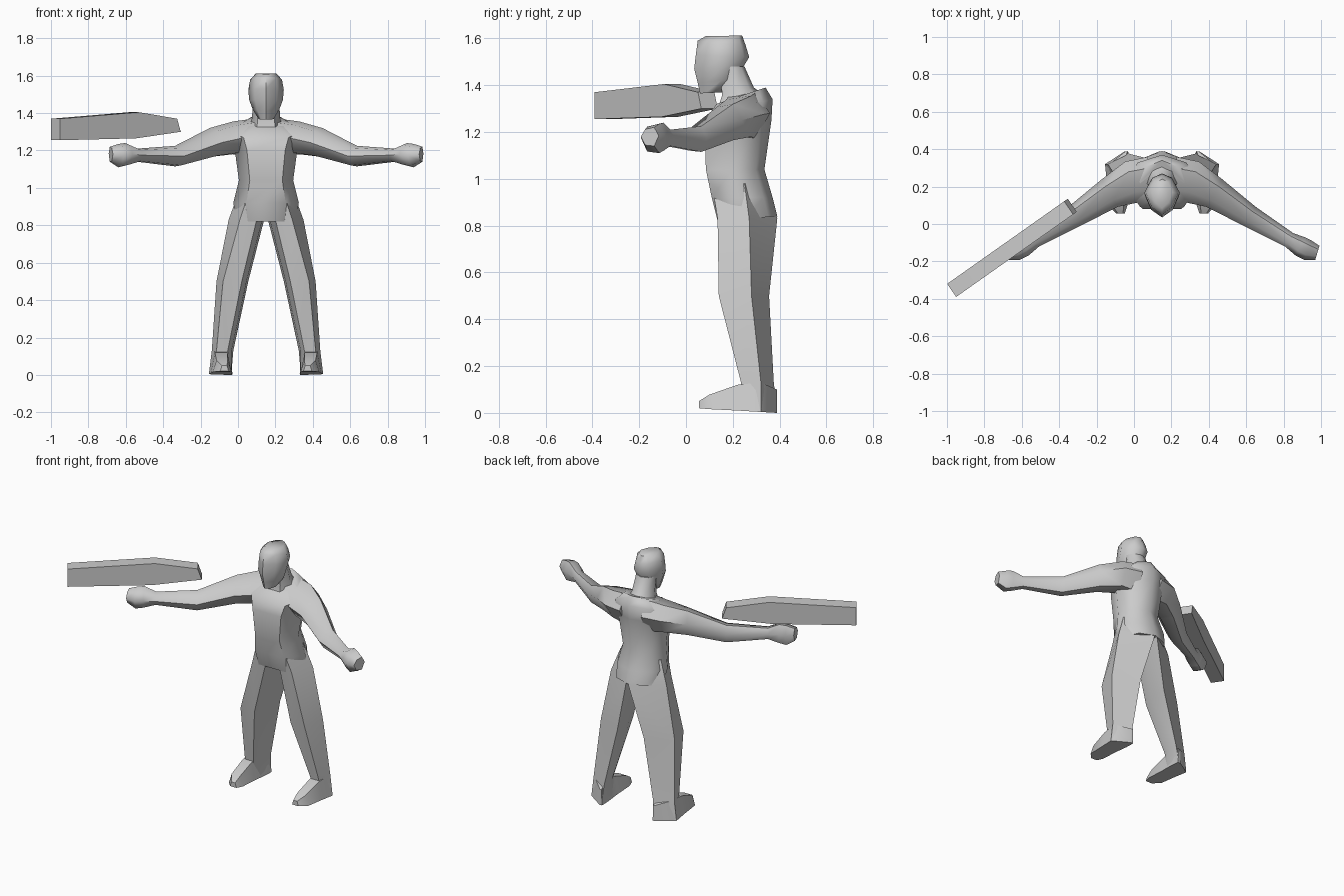
import bpy, bmesh, math
from mathutils import Vector

if "Cube" in bpy.data.objects:
    bpy.data.objects.remove(bpy.data.objects["Cube"])

CX = 0.15  # figure's centre line
grey = bpy.data.materials.new("plain grey")
grey.diffuse_color = (0.6, 0.6, 0.6, 1)
grey.use_nodes = True
grey.node_tree.nodes["Principled BSDF"].inputs["Base Color"].default_value = grey.diffuse_color


def loft(name, rings, angle=40):
    """Skin a list of equal-length rings and cap both ends."""
    bm = bmesh.new()
    vs = [[bm.verts.new(p) for p in r] for r in rings]
    n = len(rings[0])
    for a, b in zip(vs, vs[1:]):
        for i in range(n):
            j = (i + 1) % n
            bm.faces.new((a[i], a[j], b[j], b[i]))
    bm.faces.new(vs[0])
    bm.faces.new(vs[-1])
    bmesh.ops.recalc_face_normals(bm, faces=bm.faces)
    me = bpy.data.meshes.new(name)
    bm.to_mesh(me)
    bm.free()
    me.materials.append(grey)
    ob = bpy.data.objects.new(name, me)
    bpy.context.collection.objects.link(ob)
    bpy.ops.object.select_all(action='DESELECT')
    ob.select_set(True)
    bpy.context.view_layer.objects.active = ob
    bpy.ops.object.shade_smooth_by_angle(angle=math.radians(angle))
    return ob


def outline(z, front, back, w, tilt=0, fw=0.6):
    """Eight-sided section with a pointed back; tilt raises the back."""
    d = back - front
    half = [(fw, 0), (1, 0.45), (0.65, 0.85)]
    pts = [(w * a, front + d * b) for a, b in half] + [(0, back)]
    pts += [(-w * a, front + d * b) for a, b in reversed(half)]
    return [(CX + x, y, z + tilt * (y - front) / d) for x, y in pts]


# torso, from hips to sloping shoulders
loft("torso", [outline(*r) for r in [
    (0.82, 0.135, 0.39, 0.16, 0.02),
    (0.92, 0.11, 0.37, 0.175),
    (1.04, 0.085, 0.335, 0.145),
    (1.20, 0.08, 0.365, 0.17, 0.05),
    (1.27, 0.095, 0.37, 0.20, 0.07),
    (1.32, 0.13, 0.34, 0.12, 0.07)]], 60)

# neck
loft("neck", [outline(*r) for r in [
    (1.28, 0.13, 0.33, 0.09, 0.08),
    (1.36, 0.155, 0.29, 0.075, 0.03),
    (1.48, 0.14, 0.25, 0.07)]], 60)


# head, with a ridge down the face
def head_ring(zf, zb, front, back, w):
    pts = [(0, 0), (0.65, 0.2), (1, 0.55), (0.55, 0.9), (0, 1),
           (-0.55, 0.9), (-1, 0.55), (-0.65, 0.2)]
    return [(CX + w * a, front + (back - front) * b, zf + (zb - zf) * b)
            for a, b in pts]


loft("head", [head_ring(*r) for r in [
    (1.365, 1.37, 0.06, 0.165, 0.04),
    (1.41, 1.43, 0.05, 0.235, 0.072),
    (1.47, 1.47, 0.035, 0.24, 0.09),
    (1.53, 1.52, 0.042, 0.27, 0.095),
    (1.59, 1.57, 0.05, 0.255, 0.085),
    (1.61, 1.612, 0.085, 0.24, 0.055)]], 60)

# arm path: offset from centre, y, half thickness, top z, bottom z
ARM = [(0.06, 0.24, 0.12, 1.37, 1.17), (0.16, 0.225, 0.115, 1.355, 1.18),
       (0.28, 0.165, 0.085, 1.32, 1.165), (0.47, 0.04, 0.06, 1.225, 1.115),
       (0.68, -0.085, 0.042, 1.21, 1.14), (0.74, -0.12, 0.055, 1.24, 1.12),
       (0.78, -0.14, 0.055, 1.235, 1.11), (0.83, -0.155, 0.04, 1.22, 1.14)]
# leg sections: z, then (offset, y) for front outer, front inner,
# inner, back ridge, outer
LEG = [(0.98, (.09, .11), (.02, .11), (.00, .20), (.00, .34), (.145, .25)),
       (0.83, (.14, .135), (.05, .14), (.02, .25), (.01, .39), (.20, .27)),
       (0.50, (.23, .14), (.13, .14), (.105, .22), (.095, .355), (.265, .28)),
       (0.13, (.265, .235), (.205, .235), (.185, .28), (.175, .375), (.29, .32)),
       (0.01, (.27, .24), (.20, .24), (.185, .28), (.185, .39), (.305, .32))]
# foot sections: y, inner, outer, top z, bottom z
FOOT = [(0.055, 0.20, 0.245, 0.05, 0.02), (0.10, 0.185, 0.285, 0.078, 0.016),
        (0.22, 0.185, 0.295, 0.12, 0.01), (0.32, 0.18, 0.305, 0.13, 0.004),
        (0.388, 0.182, 0.20, 0.10, 0.0)]

for side, s in (("left", 1), ("right", -1)):
    # arm ending in a fist
    rings = []
    for i, (dx, y, t, top, bot) in enumerate(ARM):
        a, b = ARM[max(i - 1, 0)], ARM[min(i + 1, len(ARM) - 1)]
        d = Vector((b[0] - a[0], b[1] - a[1])).normalized()
        mid, h = (top + bot) / 2, (top - bot) / 2
        sec = [(1, 0.1), (0.5, 1), (-0.5, 0.8), (-1, 0), (-0.5, -0.9), (0.5, -1)]
        rings.append([(CX + s * (dx - d.y * t * u), y + d.x * t * u, mid + h * v)
                      for u, v in sec])
    loft(side + "_arm", rings, 60)
    # leg
    loft(side + "_leg", [[(CX + s * x, y, z) for x, y in pts]
                         for z, *pts in LEG], 50)
    # wedge foot
    loft(side + "_foot", [[(CX + s * o, y, b), (CX + s * i, y, b),
                           (CX + s * (i + 0.2 * (o - i)), y, t),
                           (CX + s * (o - 0.2 * (o - i)), y, t)]
                          for y, i, o, t, b in FOOT], 40)

# flat tapering blade floating above the right arm
start, end = Vector((-0.975, -0.355)), Vector((-0.33, 0.1))
side_dir = Vector((-0.024, 0.035))
rings = []
for ft, top, fb, bot in [(0, 1.37, 0, 1.255), (0.65, 1.405, 0.63, 1.265),
                         (0.97, 1.37, 1, 1.30)]:
    pt, pb = start.lerp(end, ft), start.lerp(end, fb)
    rings.append([(*(pb - side_dir), bot), (*(pb + side_dir), bot),
                  (*(pt + side_dir), top), (*(pt - side_dir), top)])
loft("blade", rings, 30)
